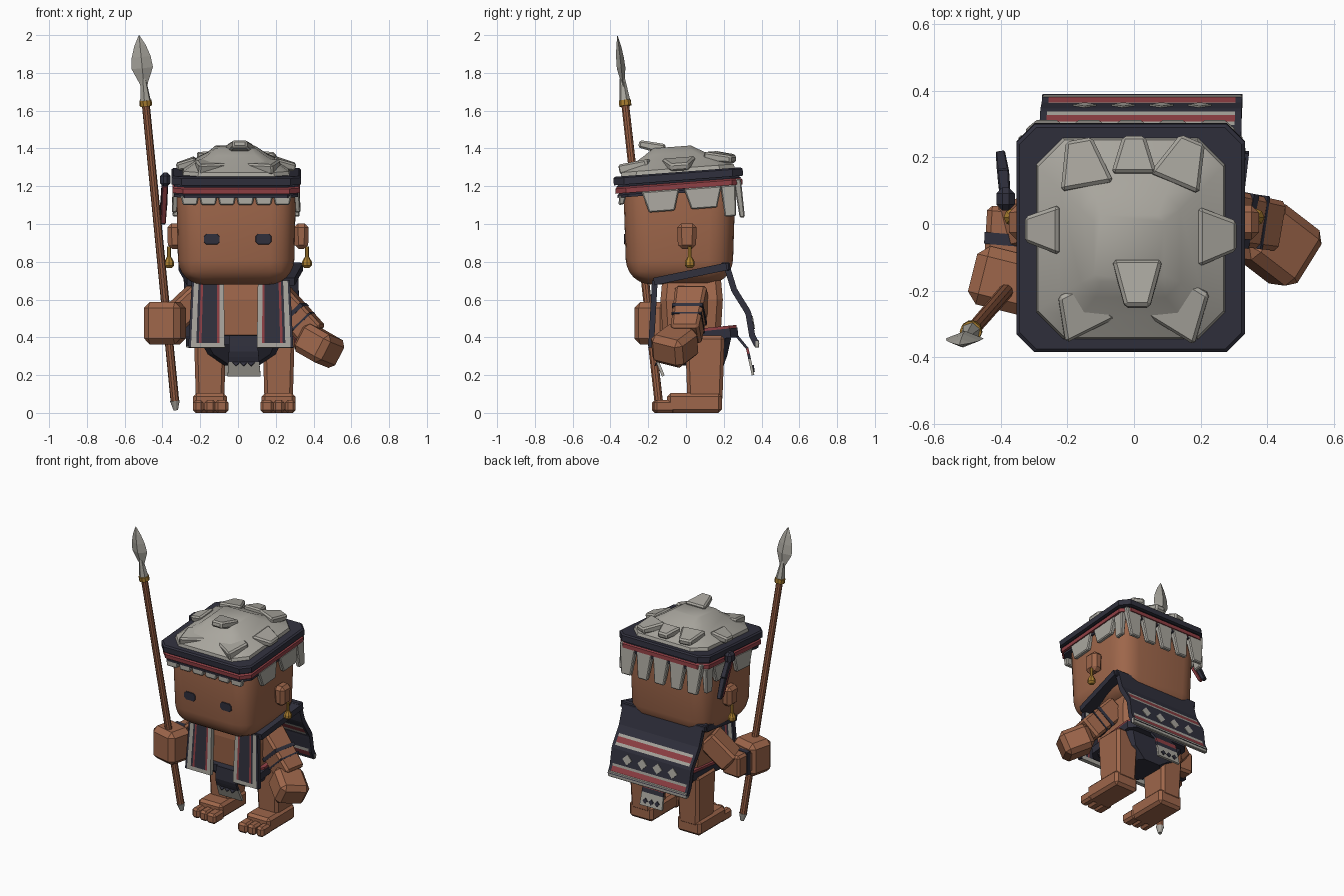
import bpy, bmesh, math
from mathutils import Vector, Matrix, Euler

if "Cube" in bpy.data.objects:
    bpy.data.objects.remove(bpy.data.objects["Cube"])

COLOURS = {
    "skin": (0.34, 0.133, 0.069), "navy": (0.030, 0.030, 0.047),
    "grey": (0.40, 0.385, 0.345), "red": (0.28, 0.05, 0.058),
    "gold": (0.40, 0.21, 0.03), "wood": (0.30, 0.108, 0.054),
}
MATS = {}
for key, rgb in COLOURS.items():
    m = bpy.data.materials.new(key)
    m.use_nodes = True
    m.diffuse_color = (*rgb, 1)
    m.node_tree.nodes["Principled BSDF"].inputs["Base Color"].default_value = (*rgb, 1)
    MATS[key] = m


def link(name, bm, mats, smooth=False):
    bmesh.ops.recalc_face_normals(bm, faces=bm.faces[:])
    mesh = bpy.data.meshes.new(name)
    bm.to_mesh(mesh)
    bm.free()
    for k in mats:
        mesh.materials.append(MATS[k])
    if smooth:
        for p in mesh.polygons:
            p.use_smooth = True
        mesh.set_sharp_from_angle(angle=math.radians(40))
    ob = bpy.data.objects.new(name, mesh)
    bpy.context.collection.objects.link(ob)
    return ob


def loft(name, rings, mat, m=Matrix(), bevel=0, segs=1, smooth=False):
    """Skin a stack of equal-sized rings and cap both ends."""
    bm = bmesh.new()
    rows = [[bm.verts.new(m @ Vector(p)) for p in r] for r in rings]
    n = len(rows[0])
    for a, b in zip(rows, rows[1:]):
        for i in range(n):
            bm.faces.new((a[i], a[(i + 1) % n], b[(i + 1) % n], b[i]))
    bm.faces.new(rows[0][::-1])
    bm.faces.new(rows[-1])
    if bevel:
        bmesh.ops.bevel(bm, geom=bm.edges[:], offset=bevel, segments=segs,
                        profile=0.5, affect='EDGES', clamp_overlap=True)
    return link(name, bm, [mat], smooth)


def rect(hx, hy, z, ch=0, cx=0, cy=0):
    if not ch:
        return [(cx + x * hx, cy + y * hy, z) for x, y in ((-1, -1), (1, -1), (1, 1), (-1, 1))]
    pts = [(hx, ch - hy), (hx, hy - ch), (hx - ch, hy), (ch - hx, hy),
           (-hx, hy - ch), (-hx, ch - hy), (ch - hx, -hy), (hx - ch, -hy)]
    return [(cx + x, cy + y, z) for x, y in pts]


def circle(r, z, n=10):
    return [(r * math.cos(math.tau * i / n), r * math.sin(math.tau * i / n), z) for i in range(n)]


def box(name, c, size, mat, rot=(0, 0, 0), bevel=0.012, taper=1):
    x, y, z = (s / 2 for s in size)
    e = Euler([math.radians(r) for r in rot], 'YXZ').to_matrix().to_4x4()
    return loft(name, [rect(x * taper, y * taper, -z), rect(x, y, z)], mat,
                Matrix.Translation(c) @ e, bevel)


def along(a, b):
    a, b = Vector(a), Vector(b)
    return Matrix.Translation(a) @ (b - a).to_track_quat('Z', 'Y').to_matrix().to_4x4(), (b - a).length


def limb(name, a, b, w0, w1, mat, bevel=0.015, m=Matrix()):
    t, d = along(a, b)
    return loft(name, [rect(*w0, 0), rect(*w1, d)], mat, m @ t, bevel)


def tube(name, a, b, r0, r1, mat, n=10):
    t, d = along(a, b)
    return loft(name, [circle(r0, 0, n), circle(r1, d, n)], mat, t)


def ribbon(name, path, x_top, x_bot, rows, cols, rule, thick=0.024):
    """Cloth following a (y, z) path; rule(row, col) names the colour of a face."""
    pts = [Vector(p) for p in path]
    lens = [(b - a).length for a, b in zip(pts, pts[1:])]
    bm, grid, keys = bmesh.new(), [], list(COLOURS)
    for i in range(rows + 1):
        t = i / rows
        s, k = t * sum(lens), 0
        while k < len(lens) - 1 and s > lens[k]:
            s -= lens[k]
            k += 1
        p = pts[k].lerp(pts[k + 1], s / lens[k])
        xs = [x_top[e] + (x_bot[e] - x_top[e]) * t for e in (0, 1)]
        grid.append([bm.verts.new((xs[0] + (xs[1] - xs[0]) * j / cols, p.x, p.y)) for j in range(cols + 1)])
    for i in range(rows):
        for j in range(cols):
            f = bm.faces.new((grid[i][j], grid[i + 1][j], grid[i + 1][j + 1], grid[i][j + 1]))
            f.material_index = keys.index(rule(i, j))
    ob = link(name, bm, keys)
    mod = ob.modifiers.new("thickness", 'SOLIDIFY')
    mod.thickness, mod.offset = thick, 0


LETTER = {"W": "grey", "R": "red", "N": "navy"}

# Head, ears, eyes and earrings
loft("head", [rect(.305, .28, .68, 0, -.01, -.035), rect(.32, .30, 1.30, 0, -.01, -.035)],
     "skin", bevel=.13, segs=6, smooth=True)
for s, side in ((1, "left"), (-1, "right")):
    face = Matrix.Translation((s * .137 - .002, -.324, .92)) @ Matrix.Rotation(math.radians(92), 4, 'X')
    loft(side + "_eye", [rect(.043, .029, -.004, .014), rect(.041, .027, .004, .014)], "navy", face)
    box(side + "_ear", (s * .335, .005, .935), (.08, .105, .135), "skin", bevel=.022, taper=.9)
    tube(side + "_earring_hook", (s * .365, .02, .88), (s * .365, .02, .81), .01, .01, "gold", 6)
    loft(side + "_earring_drop", [circle(r, z, 8) for r, z in ((.014, .768), (.026, .78), (.026, .8), (.012, .825))],
         "gold", Matrix.Translation((s * .365, .02, 0)))

# Headdress, built in its own tilted frame
HAT = Matrix.Translation((-.01, -.043, 1.275)) @ Matrix.Rotation(.075, 4, 'X')
for name, h, z0, z1, mat in (("band_top", .343, -.045, 0, "navy"), ("band_groove", .33, -.056, -.045, "navy"),
                             ("band_red", .337, -.09, -.056, "red"), ("band_base", .328, -.112, -.09, "navy")):
    loft(name, [rect(h, h, z0, .055), rect(h, h, z1 - .008, .055), rect(h - .01, h - .01, z1, .05)], mat, HAT)
loft("hair_dome", [rect(.285, .305, -.01, .08), rect(.278, .297, .02, .08), rect(.215, .225, .062, .065, 0, -.005),
                   rect(.15, .155, .1, .045, 0, -.015), rect(.105, .1, .135, .02, -.005, -.02)],
     "grey", HAT, smooth=True)
TUFTS = [((-.13, .16, .07), (-.155, .30, .045), .08), ((.01, .2, .07), (.01, .31, .05), .068),
         ((.13, .17, .07), (.185, .30, .045), .08), ((.20, .01, .052), (.315, .01, .025), .09),
         ((-.21, .03, .052), (-.315, .03, .025), .075), ((.12, -.27, .035), (.2, -.14, .06), .085),
         ((-.12, -.27, .035), (-.18, -.15, .06), .085), ((.02, -.06, .125), (.02, -.195, .165), .075)]
for i, (a, b, w) in enumerate(TUFTS):
    limb(f"hair_tuft_{i}", a, b, (w, .028), (w * .5, .02), "grey", .01, HAT)


# Hair locks hanging under the band
def lock(name, turn, x, d, top, drop, w0, w1):
    rings = [rect(w1, .014, top - drop, 0, x, -d - .012), rect(w0, .02, top, 0, x, -d)]
    loft(name, rings, "grey", HAT @ Matrix.Rotation(math.radians(turn), 4, 'Z'), .006)


for i in range(6):
    lock(f"front_lock_{i}", 0, (i - 2.5) * .098, .30, -.1, .05, .048, .038)
for i in range(5):
    lock(f"back_lock_{i}", 180, (i - 2) * .126, .31, -.06, .205, .062, .036)
for turn, side in ((90, "left"), (-90, "right")):
    s = turn / 90
    for i, y in enumerate((-.1, .125)):
        lock(f"{side}_lock_{i}", turn, s * y, .315, -.09, .112, .1, .068)
    lock(side + "_back_lock", turn, s * .26, .31, -.09, .165, .04, .03)

# Band tassel
box("tassel_knot", (-.385, .075, 1.235), (.055, .07, .075), "navy", bevel=.018)
limb("tassel_upper", (-.387, .085, 1.22), (-.392, .15, 1.12), (.016, .016), (.018, .016), "navy", .004)
limb("tassel_end", (-.392, .15, 1.12), (-.40, .21, 1.0), (.018, .016), (.014, .012), "navy", .004)
limb("tassel_lining", (-.387, .068, 1.205), (-.396, .18, 1.005), (.015, .012), (.014, .01), "red", .004)

# Torso, belt and loincloth
loft("torso", [rect(.20, .15, .36, .03, .01, .03), rect(.22, .165, .60, .03, .01, .03),
               rect(.18, .15, .76, .03, .01, .03)], "skin")
loft("hip_wrap", [rect(.09, .12, .25, .03, .02, .08), rect(.18, .15, .31, .03, .02, .07),
                  rect(.225, .19, .40, .03, .015, .05)], "navy")
TILT = Matrix.Translation((.015, .06, .415)) @ Matrix.Rotation(.1, 4, 'X')
loft("belt", [rect(.235, .215, z, .04) for z in (-.035, .015)], "navy", TILT)
loft("belt_trim", [rect(.23, .185, z, .04, 0, .025) for z in (.015, .03)], "red", TILT)
ribbon("front_flap", [(-.165, .41), (-.17, .32), (-.12, .195)], (-.045, .10), (-.055, .12), 8, 1,
       lambda i, j: "grey" if i > 4 else "navy", .016)
ribbon("back_flap", [(.25, .43), (.325, .34), (.355, .2)], (-.06, .09), (-.07, .10), 9, 1,
       lambda i, j: LETTER["NNNNRNWWW"[i]], .014)
for i in (-1, 0, 1):
    box(f"front_flap_point_{i}", (.03 + i * .04, -.155, .268), (.03, .009, .03), "navy", (-22, 45, 0), 0)
    box(f"back_flap_point_{i}", (.015 + i * .045, .357, .235), (.026, .009, .026), "navy", (9, 45, 0), 0)

# Open vest: front panels, shoulder yokes and back cape
for s, side in ((1, "left"), (-1, "right")):
    xs = lambda a, b: (.015 + s * a, .015 + s * b)
    ribbon(side + "_vest_panel", [(-.165, .70), (-.185, .345)], xs(.09, .26), xs(.085, .278), 14, 14,
           lambda i, j: "grey" if i == 13 and j < 13 else LETTER["WWRNNNNNNRNWWN"[j]], .03)
    ribbon(side + "_yoke", [(-.17, .695), (.02, .735), (.215, .775)], xs(.10, .285), xs(.10, .33), 2, 1,
           lambda i, j: "navy", .04)
ribbon("back_cape", [(.215, .78), (.255, .65), (.33, .53), (.35, .41), (.375, .36)],
       (-.29, .32), (-.275, .325), 24, 30,
       lambda i, j: "navy" if j in (0, 29) else LETTER["NNNNNNNNNNWRRWNNNNNNWRRN"[i]], .032)
limb("cape_collar", (-.31, .21, .775), (.335, .21, .775), (.022, .022), (.022, .022), "navy", .006)
limb("cape_hem", (-.275, .375, .365), (.325, .375, .365), (.012, .02), (.012, .02), "grey", .004)
for i in range(4):
    box(f"cape_diamond_{i}", (.025 + (i - 1.5) * .115, .355, .478), (.05, .009, .05), "grey", (9, 45, 0), 0)

# Arms and hands
limb("left_arm", (.20, .035, .63), (.40, .0, .41), (.085, .075), (.075, .075), "skin")
limb("left_arm_mark", (.29, .02, .531), (.305, .017, .5145), (.0825, .0765), (.0825, .0765), "navy", 0)
limb("left_arm_mark_lower", (.335, .012, .4815), (.342, .011, .474), (.0805, .0765), (.0805, .0765), "navy", 0)
box("left_hand", (.43, -.06, .355), (.20, .20, .165), "skin", (-12, 25, -32), .03)
limb("right_arm", (-.20, .04, .63), (-.36, .0, .48), (.075, .07), (.07, .07), "skin")
limb("right_forearm", (-.37, .05, .475), (-.385, -.12, .475), (.07, .075), (.065, .075), "skin")
limb("right_arm_mark", (-.377, -.03, .475), (-.38, -.065, .475), (.071, .078), (.07, .078), "navy", 0)
box("right_hand", (-.387, -.17, .475), (.20, .18, .225), "skin", (0, 0, -14), .032)

# Legs, feet and toes
for s, side, cx in ((1, "left", .215), (-1, "right", -.148)):
    box(side + "_leg", (cx, .10, .235), (.17, .21, .35), "skin", bevel=.018, taper=.88)
    box(side + "_foot", (cx, .045, .052), (.18, .29, .104), "skin", bevel=.018)
    for i, w in enumerate((.07, .06, .055)):
        box(f"{side}_toe_{i}", (cx + s * (i * .062 - .062), -.125 + i * .006, .034), (w, .11, .068), "skin", bevel=.014)

# Spear
FOOT, TOP = Vector((-.33, -.14, .02)), Vector((-.524, -.363, 2.0))
at = lambda z: FOOT.lerp(TOP, (z - .02) / 1.98)
tube("spear_butt", at(.015), at(.065), .012, .026, "grey")
tube("spear_shaft", at(.06), at(1.65), .023, .021, "wood")
tube("spear_collar", at(1.625), at(1.655), .033, .033, "gold")
tube("spear_socket", at(1.65), at(1.77), .03, .014, "grey", 6)
length = (TOP - at(1.7)).length
axis = Matrix.Translation(at(1.7)) @ Vector((0, 0, 1)).rotation_difference(TOP - FOOT).to_matrix().to_4x4()
loft("spear_blade", [[(-w, 0, t * length), (0, -w * .4, t * length), (w, 0, t * length), (0, w * .4, t * length)]
                     for w, t in ((.012, 0), (.022, .15), (.057, .42), (.05, .62), (.03, .82), (.001, 1))], "grey", axis)
